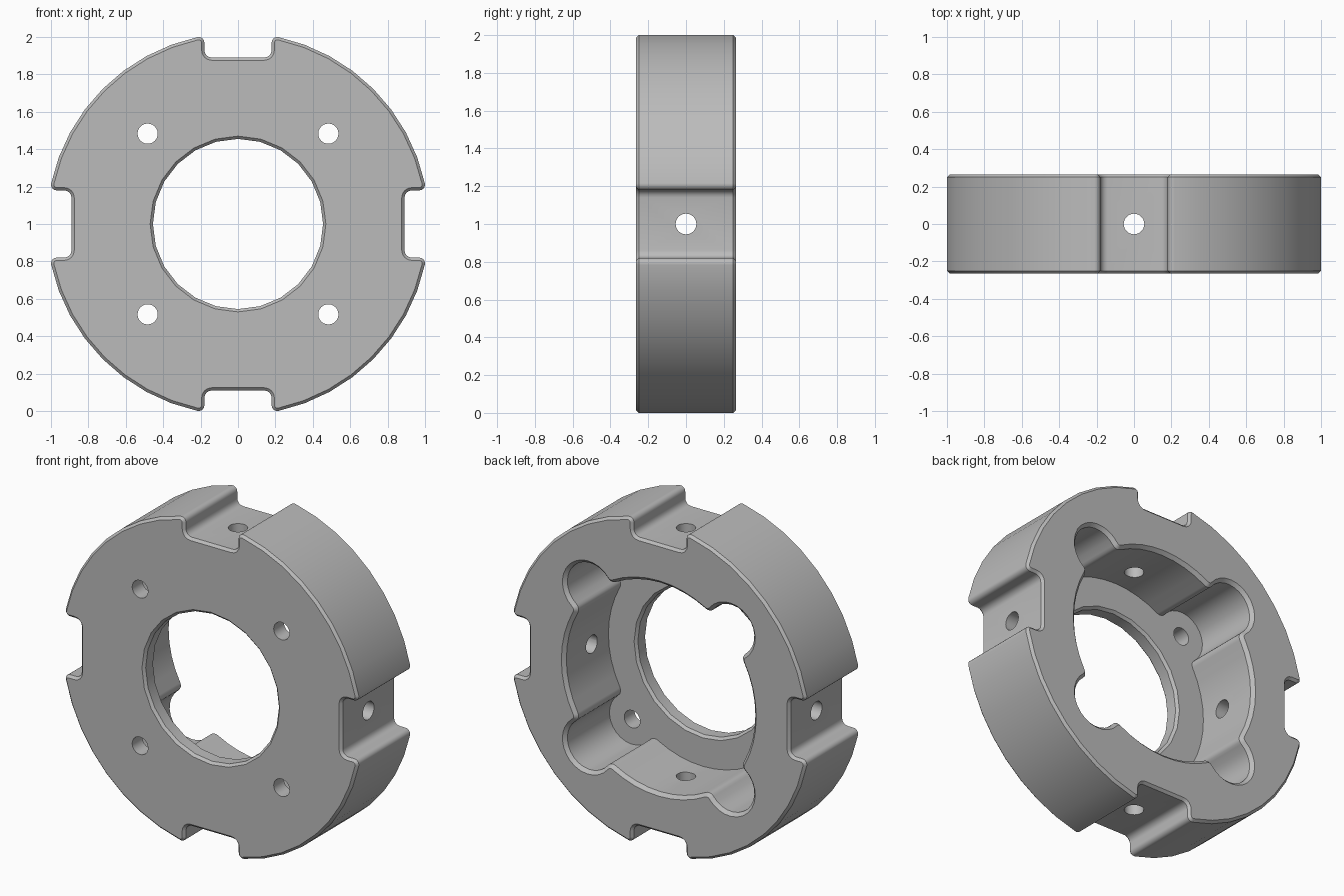
import bpy, bmesh, math
from mathutils import Vector, Matrix

if "Cube" in bpy.data.objects:
    bpy.data.objects.remove(bpy.data.objects["Cube"])

HALF = 0.265      # half thickness
BEVEL = 0.015     # outer edge chamfer
FLOOR = -0.165    # cavity floor
LOBE = 0.483      # lobe and screw hole position

steel = bpy.data.materials.new("plain grey")
steel.use_nodes = True
grey = (0.5, 0.5, 0.5, 1)
steel.diffuse_color = grey
steel.node_tree.nodes["Principled BSDF"].inputs["Base Color"].default_value = grey


def angle(v):
    return math.atan2(v.y, v.x)


def arc(c, r, a0, a1, n):
    """Points along the shorter way round from a0 to a1."""
    d = (a1 - a0 + math.pi) % math.tau - math.pi
    return [c + r * Vector((math.cos(a0 + d * i / n), math.sin(a0 + d * i / n)))
            for i in range(n + 1)]


def fourfold(half):
    """Mirror an eighth about the diagonal, then repeat it in four quarters."""
    quarter = half + [p.yx for p in reversed(half[:-1])]
    pts = []
    for k in range(4):
        turn = Matrix.Rotation(k * math.pi / 2, 2)
        for p in quarter:
            q = turn @ p
            if not pts or (q - pts[-1]).length > 1e-5:
                pts.append(q)
    if (pts[0] - pts[-1]).length < 1e-5:
        pts.pop()
    return pts


def body_outline(inset):
    """Disc with four rounded notches."""
    wall, floor, a, b = 0.18, 0.89, 0.03, 0.04
    c = Vector((1 - a, wall + a))
    return fourfold(
        arc(Vector((floor + b, wall - b)), b + inset, math.pi, math.pi / 2, 4)
        + arc(c, a - inset, -math.pi / 2, angle(c), 5)
        + arc(Vector((0, 0)), c.length + a - inset, angle(c), math.pi / 4, 4)[1:])


def cavity_outline(grow):
    """Round pocket with four corner lobes and softened joins."""
    R, r, f = 0.645, 0.155, 0.04
    lobe = Vector((LOBE, LOBE))
    d, A, B = lobe.length, R + f, r + f
    t = math.pi / 4 - math.acos((A * A + d * d - B * B) / (2 * A * d))
    q = A * Vector((math.cos(t), math.sin(t)))
    return fourfold(
        arc(Vector((0, 0)), R + grow, 0, t, 4)
        + arc(q, f - grow, t + math.pi, angle(lobe - q), 4)[1:]
        + arc(lobe, r + grow, angle(q - lobe), math.pi / 4, 7)[1:])


def circle(r, n=24, c=(0, 0)):
    return [Vector(c) + r * Vector((math.cos(i * math.tau / n), math.sin(i * math.tau / n)))
            for i in range(n)]


def loft(name, sections):
    """Closed solid through (depth, outline) sections along y."""
    bm = bmesh.new()
    rings = [[bm.verts.new((p.x, y, p.y)) for p in pts] for y, pts in sections]
    for lo, hi in zip(rings, rings[1:]):
        n = len(lo)
        for i in range(n):
            j = (i + 1) % n
            bm.faces.new((lo[i], lo[j], hi[j], hi[i]))
    bm.faces.new(rings[0])
    bm.faces.new(rings[-1])
    bmesh.ops.recalc_face_normals(bm, faces=bm.faces)
    mesh = bpy.data.meshes.new(name)
    bm.to_mesh(mesh)
    bm.free()
    mesh.materials.append(steel)
    ob = bpy.data.objects.new(name, mesh)
    bpy.context.collection.objects.link(ob)
    return ob


# Notched ring body with chamfered rims
body = loft("notched_ring", [
    (-HALF, body_outline(BEVEL)), (-HALF + BEVEL, body_outline(0)),
    (HALF - BEVEL, body_outline(0)), (HALF, body_outline(BEVEL))])

# Lobed pocket opening to the back
cutters = [loft("pocket_cutter", [
    (FLOOR, cavity_outline(0)), (HALF - 0.02, cavity_outline(0)),
    (HALF, cavity_outline(0.02)), (HALF + 0.1, cavity_outline(0.02))])]

# Central bore chamfered on both faces
wide, bore = circle(0.47), circle(0.455)
cutters.append(loft("bore_cutter", [
    (-HALF - 0.1, wide), (-HALF, wide), (-HALF + BEVEL, bore),
    (FLOOR - BEVEL, bore), (FLOOR, wide), (FLOOR + 0.1, wide)]))

# Screw holes through the floor
for sx in (-1, 1):
    for sz in (-1, 1):
        hole = circle(0.054, c=(sx * LOBE, sz * LOBE))
        cutters.append(loft("screw_cutter", [(-0.4, hole), (0.1, hole)]))

# Radial holes through the notch floors
for axis in ("X", "Z"):
    pin = loft("radial_cutter", [(-1.2, circle(0.055)), (1.2, circle(0.055))])
    pin.data.transform(Matrix.Rotation(math.pi / 2, 4, "X" if axis == "Z" else "Z"))
    cutters.append(pin)

for cutter in cutters:
    cutter.hide_render = True
    mod = body.modifiers.new("cut", "BOOLEAN")
    mod.operation, mod.solver, mod.object = "DIFFERENCE", "EXACT", cutter

# Bake the cuts and drop the cutters
deps = bpy.context.evaluated_depsgraph_get()
result = bpy.data.meshes.new_from_object(body.evaluated_get(deps))
body.modifiers.clear()
body.data = result
for cutter in cutters:
    bpy.data.objects.remove(cutter)

body.location.z = 1
bpy.ops.object.select_all(action="DESELECT")
body.select_set(True)
bpy.context.view_layer.objects.active = body
bpy.ops.object.shade_smooth_by_angle(angle=math.radians(30))
